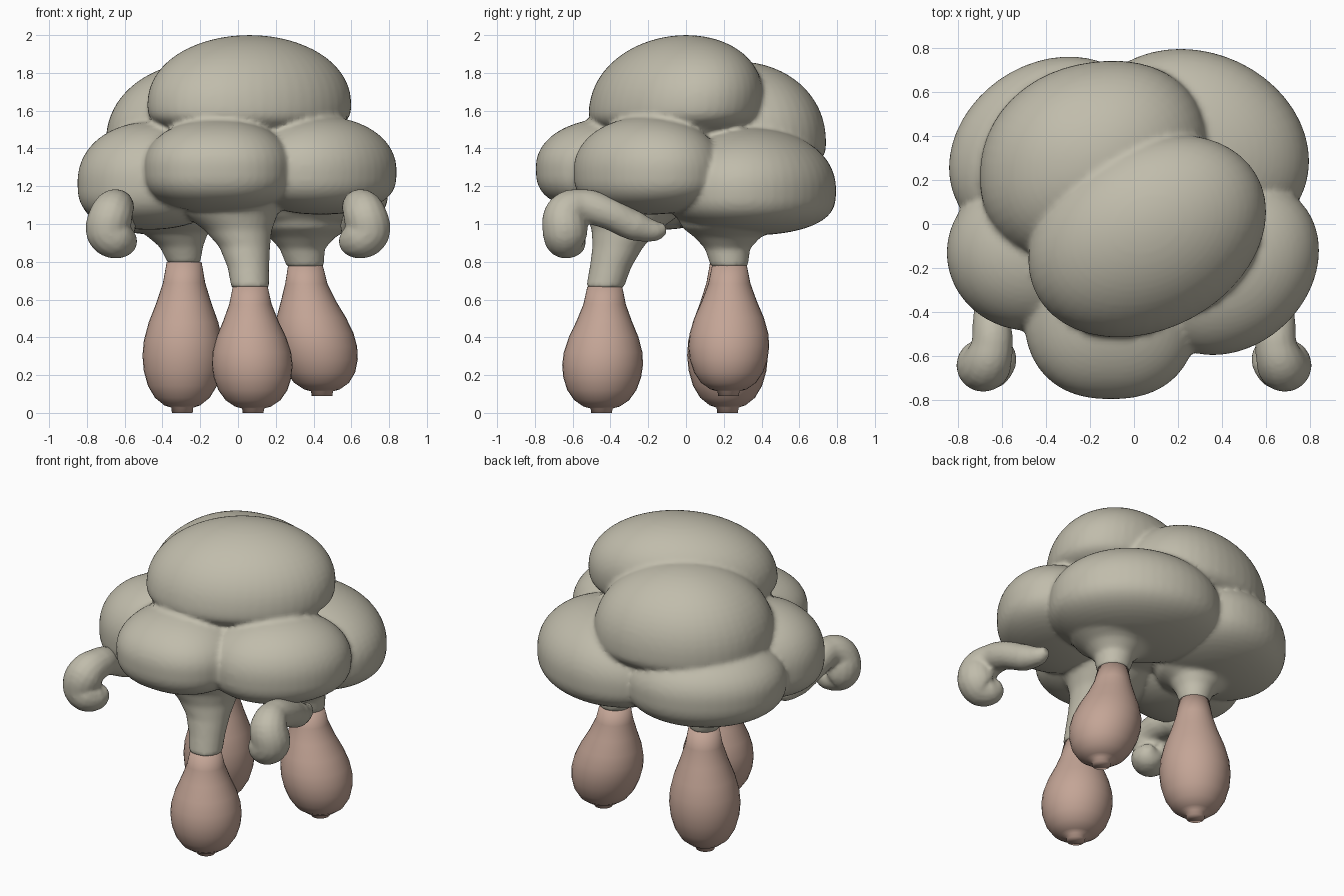
import bpy, bmesh, math
from mathutils import Vector

if "Cube" in bpy.data.objects:
    bpy.data.objects.remove(bpy.data.objects["Cube"])


def material(name, rgb):
    m = bpy.data.materials.new(name)
    m.diffuse_color = (*rgb, 1)
    m.use_nodes = True
    m.node_tree.nodes["Principled BSDF"].inputs["Base Color"].default_value = m.diffuse_color
    return m


GREEN = material("sage_grey", (0.53, 0.505, 0.41))
PINK = material("dusty_pink", (0.55, 0.375, 0.305))


def add_lobe(bm, c, rx, ry, top, bottom, skew=0.0, square=2.0, lean=0.0):
    """Cushion: domed above its equator height c.z, flatter below.
    skew turns the plan diagonally, square > 2 makes the plan boxier, lean shifts the top in y."""
    verts = bmesh.ops.create_uvsphere(bm, u_segments=48, v_segments=32, radius=1)["verts"]
    ry = math.sqrt(ry * ry - skew * skew)
    for v in verts:
        x, y, z = v.co
        r = math.hypot(x, y)
        if r > 1e-6:
            k = (abs(x / r) ** square + abs(y / r) ** square) ** (-1 / square)
            x, y = x * k, y * k
        h = (top - c[2]) * z ** 0.93 if z > 0 else -(c[2] - bottom) * abs(z) ** 0.66
        v.co = Vector((c[0] + rx * x, c[1] + ry * y + skew * x + lean * h, c[2] + h))


def add_rings(bm, rings, n=32):
    """Capped tube through horizontal rings (x, y, z, radius)."""
    loops = [[bm.verts.new((x + r * math.cos(2 * math.pi * i / n),
                            y + r * math.sin(2 * math.pi * i / n), z)) for i in range(n)]
             for x, y, z, r in rings]
    for a, b in zip(loops, loops[1:]):
        for i in range(n):
            j = (i + 1) % n
            bm.faces.new((a[i], a[j], b[j], b[i]))
    bm.faces.new(loops[0][::-1])
    bm.faces.new(loops[-1])


def finish(bm, name, mat):
    me = bpy.data.meshes.new(name)
    bm.to_mesh(me)
    bm.free()
    ob = bpy.data.objects.new(name, me)
    bpy.context.collection.objects.link(ob)
    me.materials.append(mat)
    me.polygons.foreach_set("use_smooth", [True] * len(me.polygons))
    return ob


def fuse(ob, voxel, iterations):
    """Merge overlapping shells into one softened skin."""
    rm = ob.modifiers.new("fuse", "REMESH")
    rm.mode, rm.voxel_size, rm.use_smooth_shade = "VOXEL", voxel, True
    sm = ob.modifiers.new("soften", "SMOOTH")
    sm.factor, sm.iterations = 0.5, iterations


# cloud body: lobes and stalks fused into one skin
bm = bmesh.new()
LOBES = [  # centre with equator height, rx, ry, top, bottom, skew, square, lean
    ((0.06, -0.055, 1.63), 0.54, 0.457, 2.0, 1.45, 0.11, 2.0, 0.15),   # crown
    ((-0.18, 0.275, 1.43), 0.52, 0.465, 1.86, 1.25, 0.06, 2.15),       # rear crown
    ((-0.105, -0.40, 1.30), 0.395, 0.395, 1.56, 1.06, 0.0, 2.35),      # front
    ((0.44, -0.20, 1.28), 0.40, 0.395, 1.57, 1.05, 0.08, 2.0),         # front right
    ((-0.47, -0.13, 1.22), 0.38, 0.355, 1.54, 0.97, 0.0, 2.0),         # left
    ((0.28, 0.345, 1.18), 0.515, 0.45, 1.51, 0.94, -0.06, 2.0),        # rear right
    ((-0.38, 0.335, 1.20), 0.46, 0.425, 1.47, 0.94, 0.08, 2.0),        # rear left
    ((0.0, 0.0, 1.35), 0.45, 0.45, 1.7, 1.05),                         # core
]
for lobe in LOBES:
    add_lobe(bm, *lobe)
STALKS = [
    [(0.065, -0.43, 0.66, 0.10), (0.055, -0.40, 0.77, 0.11), (0.035, -0.36, 0.88, 0.135),
     (0.0, -0.32, 0.97, 0.18), (-0.04, -0.28, 1.05, 0.25), (-0.04, -0.25, 1.2, 0.33)],
    [(-0.285, 0.22, 0.79, 0.085), (-0.30, 0.21, 0.88, 0.115), (-0.33, 0.21, 0.95, 0.17),
     (-0.35, 0.20, 1.0, 0.25), (-0.35, 0.22, 1.15, 0.34)],
    [(0.357, 0.23, 0.77, 0.097), (0.34, 0.22, 0.87, 0.12), (0.34, 0.22, 0.93, 0.175),
     (0.34, 0.24, 0.98, 0.26), (0.32, 0.25, 1.15, 0.35)],
]
for stalk in STALKS:
    add_rings(bm, stalk)
fuse(finish(bm, "cloud_body", GREEN), 0.016, 3)

# pear-shaped legs: height fraction, radius
PEAR = [(0, 0.055), (0.035, 0.058), (0.05, 0.095), (0.10, 0.145), (0.18, 0.183), (0.28, 0.206),
        (0.38, 0.214), (0.48, 0.208), (0.60, 0.184), (0.73, 0.145), (0.86, 0.112), (1, 0.092)]
for name, foot, top in [("left_leg", (-0.295, 0.22, 0.0), (-0.285, 0.22, 0.80)),
                        ("front_leg", (0.08, -0.447, 0.0), (0.065, -0.43, 0.67)),
                        ("right_leg", (0.445, 0.225, 0.09), (0.357, 0.23, 0.78))]:
    foot, top = Vector(foot), Vector(top)
    bm = bmesh.new()
    rings = []
    for t, r in PEAR:
        p = foot.lerp(top, t)
        p.xy = foot.xy.lerp(top.xy, t * t * (3 - 2 * t))
        rings.append((*p, r))
    add_rings(bm, rings)
    finish(bm, name, PINK)

# curled arms: swept tubes, mirrored
ARM = [(0.59, -0.11, 0.98, 0.03), (0.60, -0.16, 0.965, 0.055), (0.62, -0.27, 0.99, 0.08),
       (0.645, -0.42, 1.06, 0.085), (0.645, -0.55, 1.09, 0.095), (0.67, -0.635, 1.05, 0.115),
       (0.685, -0.64, 0.96, 0.12), (0.65, -0.635, 0.925, 0.112), (0.60, -0.59, 0.92, 0.085),
       (0.57, -0.55, 0.94, 0.03)]
for side, name in ((1, "right_arm"), (-1, "left_arm")):
    cu = bpy.data.curves.new(name, "CURVE")
    cu.dimensions, cu.bevel_depth, cu.bevel_resolution = "3D", 1.0, 6
    cu.use_fill_caps, cu.resolution_u = True, 6
    sp = cu.splines.new("BEZIER")
    sp.bezier_points.add(len(ARM) - 1)
    for bp, (x, y, z, r) in zip(sp.bezier_points, ARM):
        bp.co, bp.radius = (side * x, y, z), r
        bp.handle_left_type = bp.handle_right_type = "AUTO"
    tube = bpy.data.objects.new(name, cu)
    bpy.context.collection.objects.link(tube)
    bpy.context.view_layer.update()
    me = bpy.data.meshes.new_from_object(tube.evaluated_get(bpy.context.evaluated_depsgraph_get()))
    bpy.data.objects.remove(tube)
    bm = bmesh.new()
    bm.from_mesh(me)
    bmesh.ops.remove_doubles(bm, verts=bm.verts, dist=0.0005)
    bmesh.ops.recalc_face_normals(bm, faces=bm.faces)
    fuse(finish(bm, name, GREEN), 0.012, 4)
